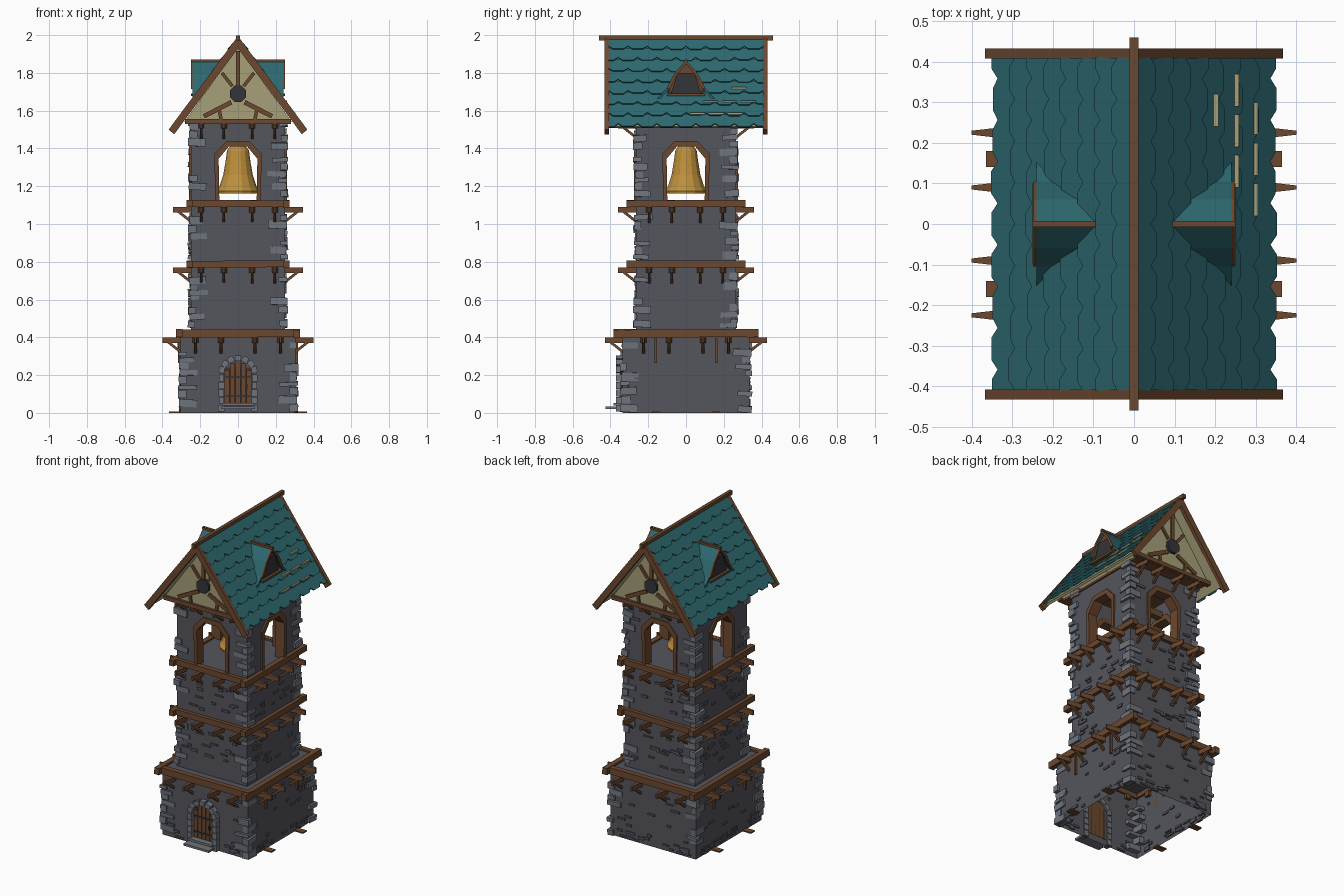
import bpy, bmesh, random
from math import pi, cos, sin
from mathutils import Matrix, Vector

if "Cube" in bpy.data.objects:
    bpy.data.objects.remove(bpy.data.objects["Cube"])

random.seed(4)
T, R = Matrix.Translation, Matrix.Rotation
I = Matrix.Identity(4)


def material(name, rgb):
    m = bpy.data.materials.new(name)
    m.diffuse_color = (*rgb, 1)
    m.use_nodes = True
    m.node_tree.nodes["Principled BSDF"].inputs["Base Color"].default_value = m.diffuse_color
    return m


WALL = material("wall_grey", (0.09, 0.09, 0.11))
STONE = material("stone_light", (0.16, 0.175, 0.205))
DARK = material("dark", (0.035, 0.035, 0.04))
WOOD = material("wood", (0.15, 0.065, 0.028))
TEAL = material("teal_tiles", (0.026, 0.14, 0.16))
PLASTER = material("plaster", (0.38, 0.35, 0.19))
GOLD = material("bell_gold", (0.52, 0.28, 0.045))


def finish(bm, name, mat):
    bmesh.ops.recalc_face_normals(bm, faces=bm.faces)
    me = bpy.data.meshes.new(name)
    bm.to_mesh(me)
    bm.free()
    me.materials.append(mat)
    ob = bpy.data.objects.new(name, me)
    bpy.context.collection.objects.link(ob)
    return ob


def box(bm, c, s, M=I, rot=I):
    return bmesh.ops.create_cube(bm, size=1, matrix=M @ T(c) @ rot @ Matrix.Diagonal((*s, 1)))["verts"]


def beam(bm, p, q, w, h, M=I):
    p, q = Vector(p), Vector(q)
    d = q - p
    box(bm, (p + q) / 2, (d.length, w, h), M, d.to_track_quat('X', 'Z').to_matrix().to_4x4())


def prism(bm, pts, depth, M=I):
    """Outline in local x/z, extruded along local y by depth (number or one per point)."""
    n = len(pts)
    ds = depth if isinstance(depth, list) else [depth] * n
    a = [bm.verts.new(M @ Vector((u, 0, v))) for u, v in pts]
    b = [bm.verts.new(M @ Vector((u, d, v))) for (u, v), d in zip(pts, ds)]
    bm.faces.new(a)
    bm.faces.new(b[::-1])
    for i in range(n):
        j = (i + 1) % n
        bm.faces.new((a[i], b[i], b[j], a[j]))


def ring(pts, sx, sz):
    """Closed strip between a profile and its shrunken copy."""
    z0 = pts[0][1]
    return pts + [(x * sx, z0 + (z - z0) * sz) for x, z in reversed(pts)]


def side(k):
    return R(k * pi / 2, 4, 'Z')


# Hollow stone storeys, open underneath
def storey(name, hx, hy, z0, z1):
    bm = bmesh.new()
    box(bm, (0, 0, (z0 + z1) / 2), (2 * hx, 2 * hy, z1 - z0))
    low = [f for f in bm.faces if f.calc_center_median().z < z0 + 1e-4]
    bmesh.ops.delete(bm, geom=low, context='FACES_ONLY')
    finish(bm, name, WALL)


BX, BY, TX, TY = 0.305, 0.335, 0.25, 0.265
storey("base_walls", BX, BY, 0, 0.43)
storey("tower_walls", TX, TY, 0.43, 1.115)

# Belfry walls with arched openings, and their timber frames
arch = [(-.115, 1.10), (-.11, 1.36), (-.055, 1.42), (.055, 1.42), (.11, 1.36), (.115, 1.10)]
trim = [(-.12, 1.10), (-.125, 1.37), (-.06, 1.44), (.06, 1.44), (.125, 1.37), (.12, 1.10)]
wall, frame = bmesh.new(), bmesh.new()
for k in range(4):
    w, d = (TX, TY) if k % 2 == 0 else (TY, TX)
    prism(wall, [(-w, 1.10)] + arch + [(w, 1.10), (w, 1.54), (-w, 1.54)], 0.05, side(k) @ T((0, -d, 0)))
    prism(frame, ring(trim, 0.82, 0.91), 0.065, side(k) @ T((0, -d - 0.01, 0)))
finish(wall, "belfry_walls", WALL)
finish(frame, "belfry_arch_frames", WOOD)

# Planks, tapered joists and braces around each storey
planks, joists = bmesh.new(), bmesh.new()
wedge = [(-.018, -.02), (.018, -.02), (.005, .095), (-.005, .095)]
for zj, hx, hy, xs in ((.37, BX, BY, (.09, .225)), (.74, TX, TY, (.075, .195)),
                       (1.06, TX, TY, (.075, .195)), (1.505, TX, TY, (.075, .195))):
    top = zj > 1.4
    for k in range(4):
        w, d = (hx, hy) if k % 2 == 0 else (hy, hx)
        if top and k % 2:
            continue
        if not top:
            h = 0.042 if zj < .5 else 0.036
            tilt = R(random.uniform(-.008, .008), 4, 'Y')
            box(planks, (0, -d - .006, zj + .03 + h / 2),
                (2 * (w + (.05 if k % 2 else .02)), .034, h), side(k), tilt)
        for x in [s * v for v in xs for s in (-1, 1)]:
            prism(joists, wedge, 0.03, side(k) @ T((x, -d, zj)) @ R(pi / 2, 4, 'X'))
            beam(joists, (x, -d - .065, zj + .005), (x, -d + .005, zj - .05), .014, .014, side(k))
for s in (-1, 1):
    for y in (-.16, .16):
        box(joists, (s * .33, y, .004), (.07, .04, .008))
        box(joists, (s * (BX + .006), y, .33), (.014, .014, .13))
finish(planks, "storey_planks", WOOD)
finish(joists, "joists_and_braces", WOOD)

# Corner quoins and scattered wall stones
quoins, bricks = bmesh.new(), bmesh.new()
for hx, hy, z0, z1, n in ((BX, BY, .0, .36, 26), (TX, TY, .45, .73, 15),
                          (TX, TY, .81, 1.05, 13), (TX, TY, 1.14, 1.52, 16)):
    for sx in (-1, 1):
        for sy in (-1, 1):
            z, i = z0, 0
            while z < z1:
                h = random.uniform(.025, .05)
                a, b = random.uniform(.07, .1), random.uniform(.035, .05)
                lx, ly = (a, b) if i % 2 else (b, a)
                o = random.uniform(.004, .016)
                if random.random() < .75:
                    box(quoins, (sx * (hx - lx / 2 + o), sy * (hy - ly / 2 + o), z + h / 2), (lx, ly, h - .006),
                        I, R(random.uniform(-.08, .08), 4, 'X') @ R(random.uniform(-.08, .08), 4, 'Y'))
                z += h
                i += 1
    for k in range(4):
        w, d = (hx, hy) if k % 2 == 0 else (hy, hx)
        for i in range(n):
            x, z = random.uniform(-w + .06, w - .06), random.uniform(z0 + .02, z1)
            if z0 == 0 and i < 14:
                z = random.uniform(.008, .05)
            if (z0 > 1.1 and abs(x) < .16) or (z0 == 0 and k == 0 and abs(x) < .14):
                continue
            box(bricks, (x, -d, z), (random.uniform(.025, .065), .014, random.uniform(.008, .018)), side(k))
finish(quoins, "corner_quoins", STONE)
finish(bricks, "wall_stones", WALL)

# Arched door, stone surround, steps
door, surround, iron = bmesh.new(), bmesh.new(), bmesh.new()
for i in range(-2, 3):
    h = .275 - .012 * i * i
    box(door, (i * .029, -BY - .006, .04 + (h - .04) / 2), (.026, .016, h - .04))
for z in (.09, .19):
    box(iron, (0, -BY - .016, z), (.13, .006, .012))
box(iron, (.045, -BY - .02, .14), (.012, .014, .022))
box(iron, (0, -BY - .001, .14), (.14, .006, .2))
for s in (-1, 1):
    for i in range(5):
        box(surround, (s * .088, -BY - .012, .025 + i * .04), (random.uniform(.024, .034), .045, .036))
for i in range(7):
    a = pi * (i + .5) / 7
    box(surround, (.088 * cos(a), -BY - .012, .21 + .08 * sin(a)), (.03, .045, .034), I, R(-a, 4, 'Y'))
finish(door, "door_planks", WOOD)
finish(iron, "door_iron", DARK)
box(surround, (0, -BY - .025, .045), (.17, .05, .014))
box(surround, (0, -BY - .055, .027), (.18, .075, .014))
finish(surround, "door_surround_and_steps", STONE)

# Bell, lathed from its profile, and hanger
bm = bmesh.new()
prof = [(.0, 1.425), (.035, 1.42), (.058, 1.39), (.066, 1.33), (.078, 1.26), (.098, 1.20), (.112, 1.175),
        (.108, 1.162), (.09, 1.175), (.06, 1.27), (.0, 1.38)]
vs = [bm.verts.new((r, 0, z)) for r, z in prof]
es = [bm.edges.new(e) for e in zip(vs, vs[1:])]
bmesh.ops.spin(bm, geom=vs + es, axis=(0, 0, 1), cent=(0, 0, 0), angle=2 * pi, steps=14)
bmesh.ops.remove_doubles(bm, verts=bm.verts, dist=1e-4)
finish(bm, "bell", GOLD)
bm = bmesh.new()
box(bm, (0, 0, 1.45), (.45, .04, .04))
box(bm, (0, 0, 1.425), (.03, .03, .03))
finish(bm, "bell_beam", WOOD)

# Roof: underlay, overlapping hexagonal shingles
ZR, SL = 1.975, 1.391
L = (1 + SL * SL) ** .5
tiles, under, gaps = bmesh.new(), bmesh.new(), bmesh.new()
cw, step, ye = .1025, .072, .41
for s in (-1, 1):
    M = Matrix(((0, s * SL / L, s / L, 0), (1, 0, 0, 0), (0, 1 / L, -SL / L, ZR), (0, 0, 0, 1)))
    prism(under, [(-ye, 0), (ye, 0), (ye, .565), (-ye, .565)], -.015, M)
    for r in range(8):
        b = (r + 1) * step
        for c in range(9 if r % 2 else 8):
            u = -ye + cw * (c + (0 if r % 2 else .5))
            j = random.uniform(-.004, .004)
            out = [(-.5, -.085), (.5, -.085), (.5, -.02), (.27, j), (-.27, j), (-.5, -.02)]
            pts = [(max(-ye, min(ye, u + x * cw)) - u, z) for x, z in out]
            prism(tiles, pts, .008, M @ T((u, .009, b)) @ R(-.1, 4, 'X'))
# pale strips where the right slope has slipped tiles
for y0, y1, z in ((.0, .27, 1.575), (.07, .34, 1.64), (.22, .34, 1.71)):
    x = (ZR - z) / SL
    for i in range(int((y1 - y0) / .1 + .5)):
        box(gaps, (x + .012, y0 + .06 + i * .1, z + .01), (.012, .08, .01))
finish(tiles, "roof_shingles", TEAL)
finish(under, "roof_underlay", PLASTER)
finish(gaps, "roof_gaps", PLASTER)

# Ridge beam, barge boards and gable timber
wood, plaster, glass = bmesh.new(), bmesh.new(), bmesh.new()
box(wood, (0, 0, 1.985), (.022, .92, .026))
for k in (0, 2):
    M = side(k)
    prism(plaster, [(-.285, 1.54), (.285, 1.54), (0, 1.935)], .02, M @ T((0, -.345, 0)))
    box(wood, (0, -.345, 1.543), (.56, .03, .026), M)
    box(wood, (0, -.348, 1.82), (.022, .016, .19), M)
    for s in (-1, 1):
        prism(wood, [(0, 1.995), (s * .367, 1.5), (s * .338, 1.475), (0, 1.93)], .024, M @ T((0, -.432, 0)))
        beam(wood, (s * .035, -.348, 1.645), (s * .18, -.348, 1.57), .014, .024, M)
        beam(wood, (s * .10, -.348, 1.61), (s * .09, -.348, 1.555), .014, .018, M)
        beam(wood, (s * .03, -.348, 1.73), (s * .085, -.348, 1.80), .014, .018, M)
    circ = [(.047 * cos(i * pi / 4 + .39), 1.69 + .047 * sin(i * pi / 4 + .39)) for i in range(8)]
    prism(glass, circ, .022, M @ T((0, -.362, 0)))
box(wood, (0, 0, 1.535), (.52, .67, .012))

# Dormers with flared roofs
outer = [(-.155, 1.66), (-.105, 1.715), (-.06, 1.80), (0, 1.865), (.06, 1.80), (.105, 1.715), (.155, 1.66)]
droof = bmesh.new()
for k in (1, 3):
    M = side(k)
    prof = ring(outer, .9, .93)
    depth = [max(.01, .24 - (ZR - z) / SL + .01) for x, z in prof]
    prism(droof, prof, depth, M @ T((0, -.24, 0)))
    prism(wood, ring(outer[1:-1], .8, .88), .012, M @ T((0, -.248, 0)))
    prism(wood, [(x * .9, z - .012) for x, z in outer[1:-1]], .012, M @ T((0, -.226, 0)))
    prism(glass, [(-.08, 1.69), (.08, 1.69), (.045, 1.80), (-.045, 1.80)], .012, M @ T((0, -.234, 0)))
    box(wood, (0, -.235, 1.685), (.2, .03, .014), M)
    box(wood, (0, -.17, 1.865), (.016, .16, .014), M)
finish(droof, "dormer_roofs", TEAL)
finish(wood, "roof_timbers", WOOD)
finish(plaster, "gable_plaster", PLASTER)
finish(glass, "windows", DARK)
